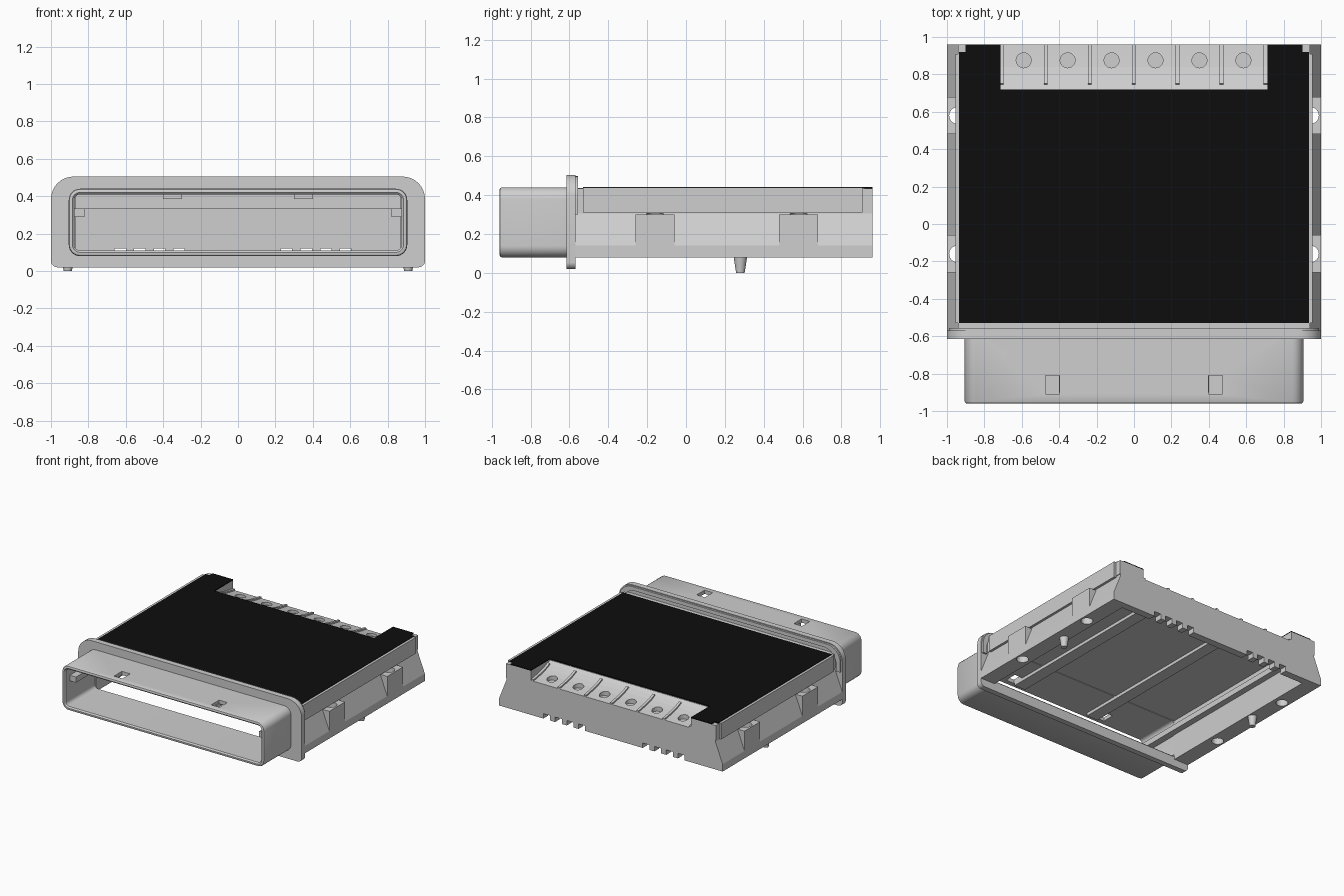
import bpy, bmesh, math

if "Cube" in bpy.data.objects:
    bpy.data.objects.remove(bpy.data.objects["Cube"])

def material(name, v):
    m = bpy.data.materials.new(name)
    m.diffuse_color = (v, v, v, 1)
    m.use_nodes = True
    m.node_tree.nodes["Principled BSDF"].inputs["Base Color"].default_value = m.diffuse_color
    return m

GREY = material("light grey plastic", 0.62)
BLACK = material("black cover", 0.004)

def finish(name, bm, mat=GREY, smooth=False):
    bmesh.ops.recalc_face_normals(bm, faces=bm.faces)
    me = bpy.data.meshes.new(name)
    bm.to_mesh(me)
    bm.free()
    ob = bpy.data.objects.new(name, me)
    bpy.context.collection.objects.link(ob)
    me.materials.append(mat)
    if smooth:
        select(ob)
        bpy.ops.object.shade_smooth_by_angle(angle=math.radians(35))
    return ob

def select(ob):
    bpy.ops.object.select_all(action='DESELECT')
    ob.select_set(True)
    bpy.context.view_layer.objects.active = ob

def prism(name, pts, a, b, to3d, mat=GREY):
    """Extrude a 2D outline from a to b; to3d maps (u, v, depth) to xyz."""
    bm = bmesh.new()
    r0 = [bm.verts.new(to3d(u, v, a)) for u, v in pts]
    r1 = [bm.verts.new(to3d(u, v, b)) for u, v in pts]
    bm.faces.new(r0)
    bm.faces.new(r1)
    n = len(pts)
    for i in range(n):
        j = (i + 1) % n
        bm.faces.new((r0[i], r0[j], r1[j], r1[i]))
    return finish(name, bm, mat)

along_x = lambda u, v, d: (d, u, v)
along_y = lambda u, v, d: (u, d, v)
along_z = lambda u, v, d: (u, v, d)

def box(name, x0, x1, y0, y1, z0, z1, mat=GREY):
    return prism(name, [(x0, y0), (x1, y0), (x1, y1), (x0, y1)], z0, z1, along_z, mat)

def cone(name, x, y, z0, z1, r0, r1, smooth=True):
    bm = bmesh.new()
    bmesh.ops.create_cone(bm, cap_ends=True, segments=24, radius1=r0, radius2=r1, depth=z1 - z0)
    bmesh.ops.translate(bm, verts=bm.verts, vec=(x, y, (z0 + z1) / 2))
    return finish(name, bm, GREY, smooth)

def rounded(hx, z0, z1, rt, rb, n=8):
    """Rounded rectangle with separate top and bottom corner radii."""
    pts = []
    for cx, cz, r, a0 in ((hx - rt, z1 - rt, rt, 0), (rt - hx, z1 - rt, rt, 90),
                          (rb - hx, z0 + rb, rb, 180), (hx - rb, z0 + rb, rb, 270)):
        for k in range(n + 1):
            a = math.radians(a0 + 90 * k / n)
            pts.append((cx + r * math.cos(a), cz + r * math.sin(a)))
    return pts

def tube(name, loops):
    """Closed ring of faces through a cycle of (outline, y) loops."""
    bm = bmesh.new()
    rings = [[bm.verts.new((x, y, z)) for x, z in pts] for pts, y in loops]
    n = len(rings[0])
    for k, r in enumerate(rings):
        q = rings[(k + 1) % len(rings)]
        for i in range(n):
            j = (i + 1) % n
            bm.faces.new((r[i], r[j], q[j], q[i]))
    return finish(name, bm, GREY, True)

def cut(ob, cutters):
    for c in cutters:
        c.hide_render = True
        m = ob.modifiers.new("cut", 'BOOLEAN')
        m.operation = 'DIFFERENCE'
        m.solver = 'EXACT'
        m.object = c
        select(ob)
        bpy.ops.object.modifier_apply(modifier=m.name)
    for c in cutters:
        bpy.data.objects.remove(c)

# Front sleeve: hollow rounded shell with softened rim and two latch windows
def shell(i):
    return rounded(0.905 - i, 0.08 + i, 0.44 - i, 0.06 - i, 0.06 - i)
sleeve = tube("front_sleeve", [(shell(0), -0.58), (shell(0), -0.95), (shell(0.004), -0.957),
                               (shell(0.012), -0.96), (shell(0.02), -0.96),
                               (shell(0.03), -0.95), (shell(0.03), -0.58)])
cut(sleeve, [box("window_cutter", s * 0.435 - 0.037, s * 0.435 + 0.037, -0.91, -0.81, 0.38, 0.5)
             for s in (-1, 1)])

# Flange plate and its raised rear lip
outer = rounded(1.0, 0.02, 0.505, 0.12, 0.035)
inner = rounded(0.885, 0.10, 0.42, 0.04, 0.04)
tube("flange", [(outer, -0.57), (outer, -0.615), (inner, -0.615), (inner, -0.57)])
lip_pts = [p for p in rounded(0.99, 0.30, 0.498, 0.115, 0.001) if p[1] > 0.35]
lip_in = [(x * 0.965, min(z, 0.505) - 0.03) for x, z in reversed(lip_pts)]
prism("flange_lip", [(0.99, 0.30)] + lip_pts + [(-0.99, 0.30), (-0.955, 0.30)] + lip_in
      + [(0.955, 0.30)], -0.575, -0.555, along_y)

BLOCKS = (-0.16, 0.58)
for s in (-1, 1):
    side = "left" if s < 0 else "right"
    xs = lambda a, b: sorted((s * a, s * b))
    holes = lambda: [cone("hole_cutter", s * 0.943, y, -0.1, 0.306, 0.045, 0.045, False)
                     for y in BLOCKS]
    # Sloped lower side wall
    wall = prism(side + "_wall", [(s * 0.87, 0.08), (s * 1.0, 0.08), (s * 1.0, 0.14),
                                  (s * 0.935, 0.305), (s * 0.935, 0.33), (s * 0.87, 0.33)],
                 -0.575, 0.96, along_y)
    cut(wall, holes())
    # Mounting blocks with vertical holes
    for y, h in zip(BLOCKS, holes()):
        b = box(side + "_mounting_block", *xs(0.93, 1.0), y - 0.1, y + 0.1, 0.10, 0.30)
        cut(b, [h])
    # Upper rail with narrower ends
    box(side + "_rail", *xs(0.87, 0.955), -0.53, 0.91, 0.31, 0.44)
    box(side + "_rail_core", *xs(0.87, 0.94), -0.575, 0.96, 0.32, 0.435)
    # Locating pin
    cone(side + "_pin", s * 0.91, 0.28, 0.0, 0.09, 0.022, 0.036)
    # Inner guide rails and ceiling ribs
    box(side + "_guide", *xs(0.82, 0.88), -0.90, 0.90, 0.29, 0.335)
    box(side + "_ceiling_rib", *xs(0.30, 0.40), -0.90, 0.72, 0.385, 0.415)
    # Rear shoulder beside the terminals
    box(side + "_shoulder", *xs(0.715, 0.88), 0.715, 0.96, 0.335, 0.436)
    # Black cover lobes
    box(side + "_cover_lobe", *xs(0.715, 0.935), 0.72, 0.92, 0.435, 0.443, BLACK)
    box(side + "_cover_tip", *xs(0.715, 0.90), 0.92, 0.96, 0.435, 0.443, BLACK)

# Roof and black cover
box("roof", -0.88, 0.88, -0.575, 0.72, 0.41, 0.436)
box("black_cover", -0.935, 0.935, -0.53, 0.72, 0.435, 0.443, BLACK)

# Terminal floor: concave scoop with six blind holes and thin dividers
scoop = [(0.72, 0.432), (0.75, 0.412), (0.79, 0.395), (0.84, 0.38), (0.90, 0.368), (0.96, 0.358)]
floor = prism("terminal_floor", [(0.96, 0.335), (0.72, 0.335)] + scoop, -0.716, 0.716, along_x)
cut(floor, [cone("terminal_hole_cutter", -0.59 + 0.235 * i, 0.875, 0.345, 0.5, 0.04, 0.04, False)
            for i in range(6)])
for i in range(7):
    x = -0.707 + 0.235 * i
    prism("terminal_divider", [(0.959, 0.34), (0.72, 0.34)] + [(y, z + 0.012) for y, z in scoop[1:]],
          x - 0.01, x + 0.01, along_x)

# Rear wall with comb slots along its lower edge
box("rear_wall", -0.88, 0.88, 0.90, 0.96, 0.12, 0.345)
edges = [-0.88]
for c in (-0.63, -0.525, -0.42, -0.315, 0.26, 0.365, 0.47, 0.575):
    edges += [c - 0.03, c + 0.03]
edges.append(0.88)
for a, b in zip(edges[::2], edges[1::2]):
    box("rear_wall_tooth", a, b, 0.90, 0.96, 0.08, 0.121)
